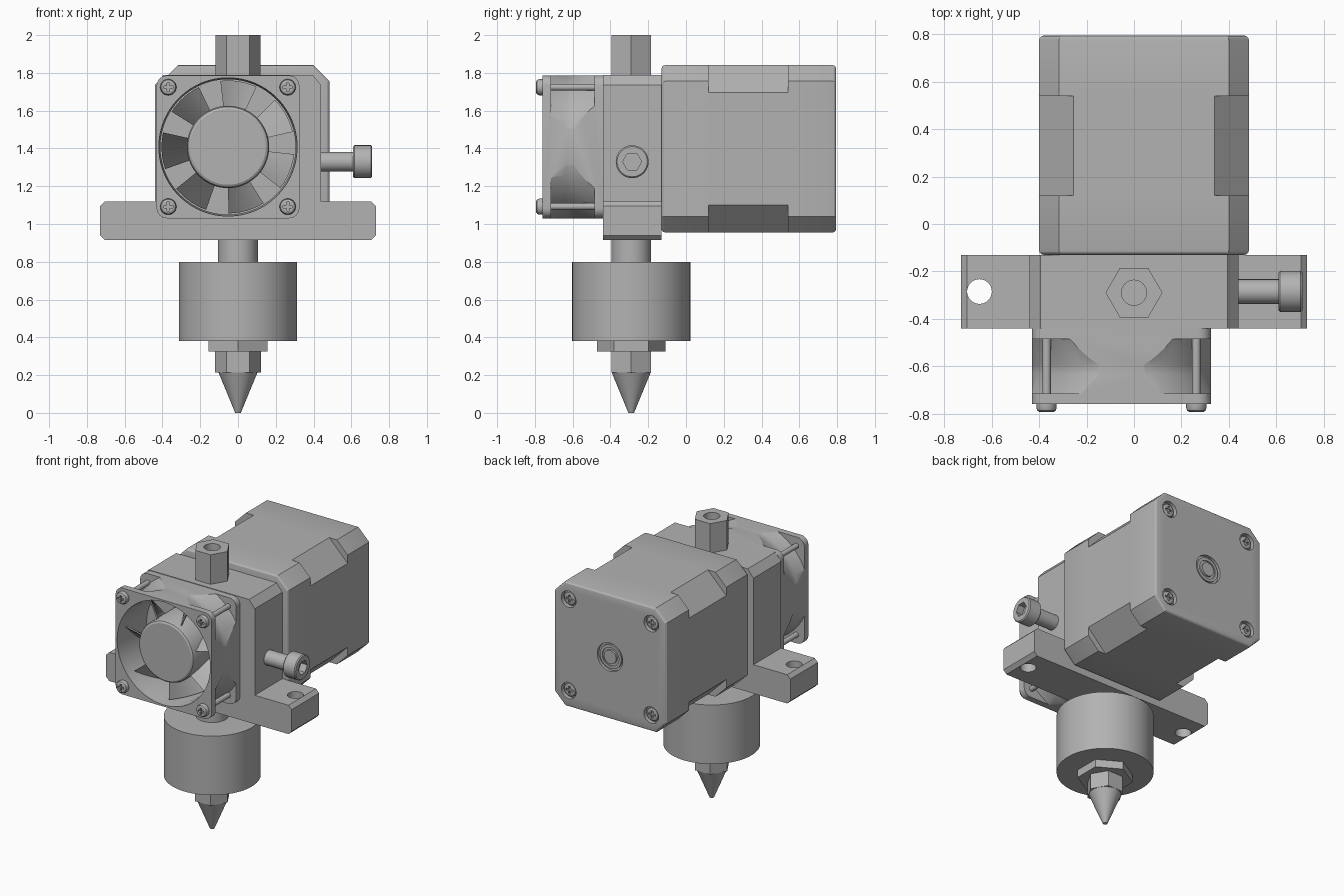
import bpy, bmesh
from math import pi, sin, cos, radians, sqrt
from mathutils import Vector, Matrix

cube = bpy.data.objects.get("Cube")
if cube:
    bpy.data.objects.remove(cube)

grey = bpy.data.materials.new("plain grey")
grey.use_nodes = True
GREY = (0.45, 0.45, 0.45, 1)
grey.diffuse_color = GREY
grey.node_tree.nodes["Principled BSDF"].inputs["Base Color"].default_value = GREY

X, Y, Z = Vector((1, 0, 0)), Vector((0, 1, 0)), Vector((0, 0, 1))


def finish(name, bm):
    bmesh.ops.recalc_face_normals(bm, faces=bm.faces)
    mesh = bpy.data.meshes.new(name)
    bm.to_mesh(mesh)
    bm.free()
    mesh.materials.append(grey)
    ob = bpy.data.objects.new(name, mesh)
    bpy.context.collection.objects.link(ob)
    return ob


def lathe(name, profile, loc, axis=Z, n=64, phase=0.0):
    """Solid of revolution from (radius, height) pairs along an axis."""
    bm = bmesh.new()
    m = Matrix.Translation(loc) @ axis.to_track_quat('Z', 'Y').to_matrix().to_4x4()
    rings = []
    for r, h in profile:
        angles = [2 * pi * i / n + phase for i in range(n)]
        rings.append([bm.verts.new(m @ Vector((r * cos(a), r * sin(a), h))) for a in angles])
    for lo, hi in zip(rings, rings[1:]):
        for i in range(n):
            j = (i + 1) % n
            bm.faces.new((lo[i], lo[j], hi[j], hi[i]))
    bm.faces.new(rings[0])
    bm.faces.new(rings[-1])
    return finish(name, bm)


def rod(name, r, length, loc, axis=Z, n=48, phase=0.0):
    return lathe(name, [(r, 0), (r, length)], loc, axis, n, phase)


def prism(name, outline, y0, y1, fillet=0):
    """Outline in x, z pushed along y, with optional rounded end edges."""
    bm = bmesh.new()
    face = bm.faces.new([bm.verts.new((x, y0, z)) for x, z in outline])
    out = bmesh.ops.extrude_face_region(bm, geom=[face])["geom"]
    bmesh.ops.translate(bm, vec=(0, y1 - y0, 0),
                        verts=[v for v in out if isinstance(v, bmesh.types.BMVert)])
    if fillet:
        rims = [e for e in bm.edges if abs(e.verts[0].co.y - e.verts[1].co.y) < 1e-6]
        bmesh.ops.bevel(bm, geom=rims, offset=fillet, segments=3, profile=0.5, affect='EDGES')
    return finish(name, bm)


def box(name, size, matrix):
    bm = bmesh.new()
    bmesh.ops.create_cube(bm, size=1, matrix=matrix @ Matrix.Diagonal((*size, 1)))
    return finish(name, bm)


def carve(target, tool, operation='DIFFERENCE'):
    mod = target.modifiers.new("carve", 'BOOLEAN')
    mod.object, mod.operation, mod.solver = tool, operation, 'EXACT'
    bpy.context.view_layer.objects.active = target
    bpy.ops.object.modifier_apply(modifier=mod.name)
    bpy.data.objects.remove(tool)


def screw_head(name, r, height, loc, axis):
    """Domed head with a cross recess."""
    head = lathe(name, [(r, 0), (r, height * .5), (r * .9, height * .85), (r * .7, height)],
                 loc, axis, 24)
    tip = Matrix.Translation(Vector(loc) + axis * height)
    for turn in (0, pi / 2):
        carve(head, box("recess", (r * 1.1, height, r * .28), tip @ Matrix.Rotation(turn, 4, 'Y')))


def chamfered(cx, cz, half, c):
    h, k = half, half - c
    pts = [(-k, -h), (k, -h), (h, -k), (h, k), (k, h), (-k, h), (-h, k), (-h, -k)]
    return [(cx + x, cz + z) for x, z in pts]


CORNERS = [(sx, sz) for sx in (-1, 1) for sz in (-1, 1)]
AY = -0.29   # depth of the nozzle axis

# Motor: chamfered block with deeper notches mid-length
MX, MZ, MH = 0.042, 1.398, 0.443
motor = prism("motor", chamfered(MX, MZ, MH, 0.085), -0.13, 0.795, 0.02)
reach = (2 * MH - 0.145) / sqrt(2) + 0.2
for sx, sz in CORNERS:
    turn = Matrix.Rotation(radians(45), 4, 'Y')
    centre = Vector((MX + sx * reach / sqrt(2), 0.33, MZ + sz * reach / sqrt(2)))
    carve(motor, box("notch", (0.4, 0.42, 0.4), Matrix.Translation(centre) @ turn))
for sx, sz in CORNERS:
    x, z = MX + sx * 0.325, MZ + sz * 0.325
    carve(motor, rod("sink", 0.058, 0.1, (x, 0.765, z), Y, 32))
    screw_head("motor_screw", 0.048, 0.022, (x, 0.764, z), Y)
carve(motor, rod("sink", 0.1, 0.1, (MX, 0.775, MZ), Y))
bearing = rod("bearing_ring", 0.085, 0.014, (MX, 0.774, MZ), Y)
carve(bearing, rod("sink", 0.065, 0.1, (MX, 0.78, MZ), Y))
rod("motor_shaft", 0.048, 0.02, (MX, 0.774, MZ), Y)

# Extruder body and mounting flange, one symmetric outline
side = [(0.705, 0.915), (0.73, 0.94), (0.73, 1.095), (0.705, 1.12),
        (0.44, 1.12), (0.44, 1.735), (0.395, 1.79)]
body = prism("extruder_body", side + [(-x, z) for x, z in reversed(side)], -0.44, -0.13)
for sx in (-1, 1):
    carve(body, rod("mount_hole", 0.052, 0.4, (sx * 0.652, -0.285, 0.8)))

# Filament inlet
inlet = rod("filament_inlet", 0.12, 0.22, (0, AY, 1.78), n=6)
carve(inlet, rod("bore", 0.053, 0.2, (0, AY, 1.85)))

# Hot end
rod("neck", 0.105, 0.13, (0, AY, 0.79))
rod("heater_block", 0.3125, 0.42, (0, AY, 0.38), n=96)
rod("lock_nut", 0.181, 0.057, (0, AY, 0.325), n=6, phase=pi / 6)
rod("nozzle_hex", 0.121, 0.112, (0, AY, 0.215), n=6)
lathe("nozzle_tip", [(0.015, 0), (0.104, 0.216)], (0, AY, 0))

# Tension screw with a hex socket
rod("tension_screw_shaft", 0.052, 0.19, (0.43, -0.285, 1.33), X)
head = lathe("tension_screw_head", [(0.08, 0), (0.087, 0.007), (0.087, 0.093), (0.08, 0.1)],
             (0.61, -0.285, 1.33), X)
carve(head, rod("socket", 0.05, 0.1, (0.66, -0.285, 1.33), X, 6))

# Fan frame: rounded square trimmed by a waisted round duct
FX, FZ, FH = -0.053, 1.408, 0.378
outline = []
for k in range(4):
    sx, sz = ((1, 1), (-1, 1), (-1, -1), (1, -1))[k]
    for i in range(7):
        a = pi / 2 * (k + i / 6)
        outline.append((FX + sx * (FH - 0.055) + 0.055 * cos(a),
                        FZ + sz * (FH - 0.055) + 0.055 * sin(a)))
frame = prism("fan_frame", outline, -0.76, -0.44)
waist = [(0.6, -0.8), (0.6, -0.715), (0.413, -0.715), (0.389, -0.635), (0.389, -0.595),
         (0.436, -0.485), (0.6, -0.485), (0.6, -0.4)]
carve(frame, lathe("waist", waist, (FX, 0, FZ), Y, 96), 'INTERSECT')
carve(frame, lathe("duct", [(0.366, -0.8), (0.366, -0.74), (0.358, -0.7), (0.358, -0.4)],
                   (FX, 0, FZ), Y, 96))
for sx, sz in CORNERS:
    x, z = FX + sx * 0.316, FZ + sz * 0.316
    rod("fan_screw_shaft", 0.018, 0.33, (x, -0.765, z), Y, 16)
    screw_head("fan_screw_head", 0.043, 0.035, (x, -0.758, z), -Y)

# Fan hub and swept blades
lathe("fan_hub", [(0.218, 0), (0.218, 0.275), (0.212, 0.29), (0.2, 0.297)],
      (FX, -0.44, FZ), -Y)
bm = bmesh.new()
STEPS = 6
for b in range(7):
    start = radians(132 - 16) + b * 2 * pi / 7
    grid = []
    for i in range(STEPS + 1):
        t = i / STEPS
        a = start + radians(32) * t
        y = -0.7 + 0.22 * t
        grid.append([bm.verts.new((FX + r * cos(a), y + dy, FZ + r * sin(a)))
                     for r, dy in ((0.21, 0), (0.352, 0), (0.352, 0.015), (0.21, 0.015))])
    for lo, hi in zip(grid, grid[1:]):
        for i in range(4):
            j = (i + 1) % 4
            bm.faces.new((lo[i], lo[j], hi[j], hi[i]))
    bm.faces.new(grid[0])
    bm.faces.new(grid[-1])
finish("fan_blades", bm)

# Smooth curved surfaces, keep edges sharp
for ob in bpy.context.scene.objects:
    ob.select_set(ob.type == 'MESH')
bpy.context.view_layer.objects.active = motor
bpy.ops.object.shade_smooth_by_angle(angle=radians(28))
